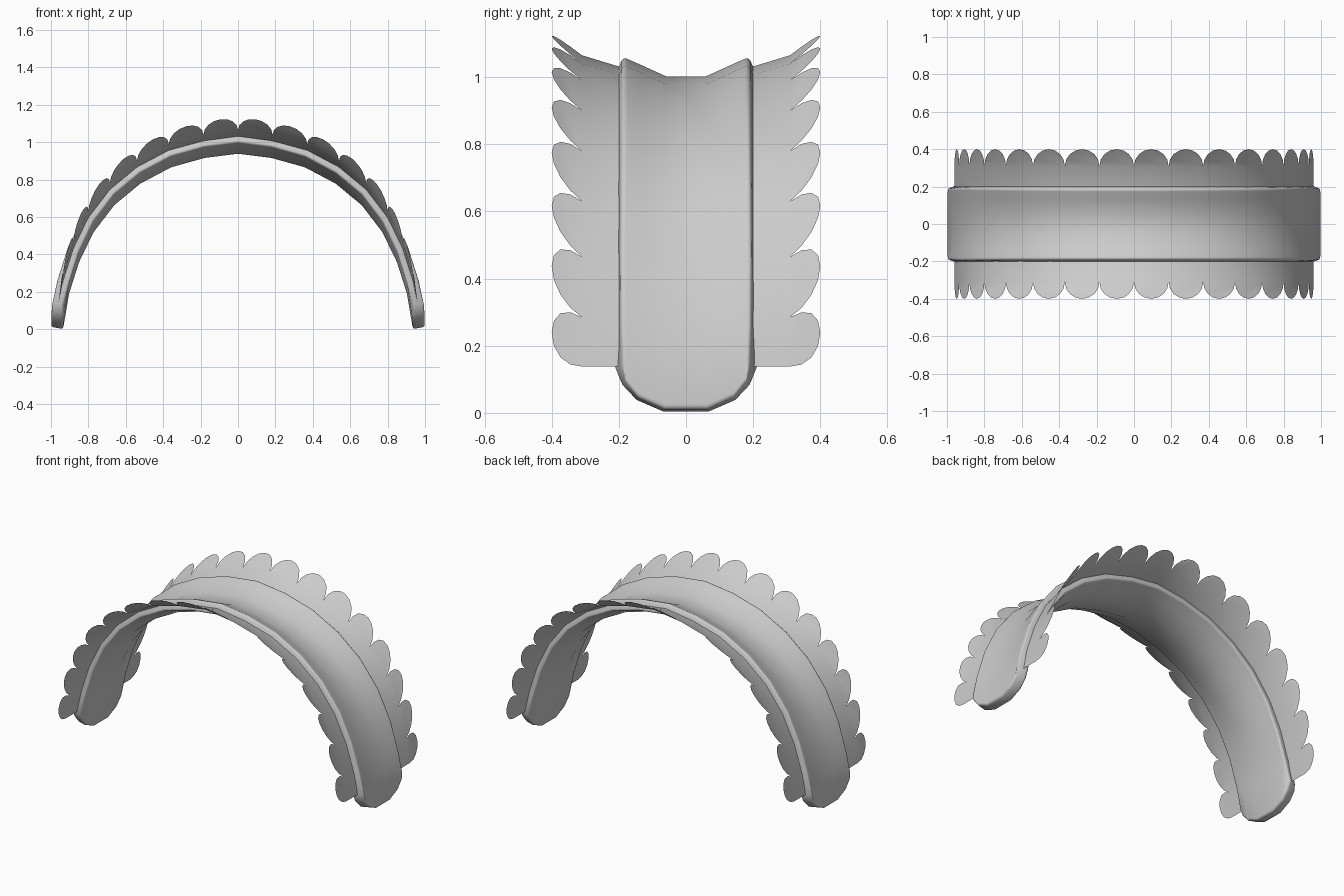
import bpy, math

if "Cube" in bpy.data.objects:
    bpy.data.objects.remove(bpy.data.objects["Cube"])

grey = bpy.data.materials.new("light_grey")
grey.diffuse_color = (0.6, 0.6, 0.6, 1)
grey.use_nodes = True
grey.node_tree.nodes["Principled BSDF"].inputs["Base Color"].default_value = grey.diffuse_color

# Half arch, crown to tip: (x, z) of the band's middle line
ARCH = [(0, .97), (.185, .947), (.37, .895), (.54, .805), (.685, .685),
        (.80, .535), (.88, .37), (.935, .197), (.967, .007)]
# Height of the gaps between scallops, crown to tip, and the outward flare there
GAP_Z = [1.065, 1.04, .99, .90, .78, .63, .465, .285, .138]
FLARE = [.07] * 7 + [.055, 0]
# Rounded tip of the band: (y, rise above the lowest point)
TIP = [(.065, 0), (.145, .035), (.185, .08), (.2, .133)]


def make(name, verts, faces):
    mesh = bpy.data.meshes.new(name)
    mesh.from_pydata(verts, [], faces)
    mesh.materials.append(grey)
    for p in mesh.polygons:
        p.use_smooth = True
    obj = bpy.data.objects.new(name, mesh)
    bpy.context.collection.objects.link(obj)
    return obj


def mirrored(half):
    """Full row of stations from left tip over the crown to right tip."""
    return [(-s[0],) + tuple(s[1:]) for s in half[:0:-1]] + list(half)


# Saddle-shaped band: sheet with rounded tips, thickened and rim-rounded
columns = [(-y, r) for y, r in TIP[::-1]] + TIP
last = len(ARCH) - 1
verts, faces = [], []
for y, rise in columns:
    lift = .06 * (abs(y) - .065) / .135
    half = [(x, y, z + (rise if i == last else lift))
            for i, (x, z) in enumerate(ARCH)]
    verts += mirrored(half)
n = 2 * last + 1
for c in range(len(columns) - 1):
    for i in range(n - 1):
        a = c * n + i
        faces.append((a, a + 1, a + n + 1, a + n))
band = make("band", verts, faces)
solid = band.modifiers.new("thickness", 'SOLIDIFY')
solid.thickness = .065
solid.offset = 0
bevel = band.modifiers.new("round_rim", 'BEVEL')
bevel.width = .02
bevel.segments = 3
bevel.limit_method = 'ANGLE'
bevel.angle_limit = math.radians(50)

# Scalloped frill on each long edge: a strip plus half-round petals
stations = mirrored([(min(x, .96), g, f)
                     for (x, _), g, f in zip(ARCH, GAP_Z, FLARE)])
for side, name in ((-1, "front_frill"), (1, "back_frill")):
    verts, faces = [], []
    for x, g, f in stations:
        verts += [(x, side * .195, g - f * .5), (x, side * .31, g)]
    for i in range(len(stations) - 1):
        (x0, g0, f0), (x1, g1, f1) = stations[i], stations[i + 1]
        a = 2 * i
        strip = [a, a + 2, a + 3, a + 1]
        petal = [a + 1, a + 3]
        for k in range(7, 0, -1):
            ang = math.pi * k / 8
            t, out = .5 - .5 * math.cos(ang), math.sin(ang)
            petal.append(len(verts))
            verts.append((x0 + (x1 - x0) * t, side * (.31 + .09 * out),
                          g0 + (g1 - g0) * t + (f0 + (f1 - f0) * t) * out))
        for face in (strip, petal):
            faces.append(face if side > 0 else face[::-1])
    make(name, verts, faces)
